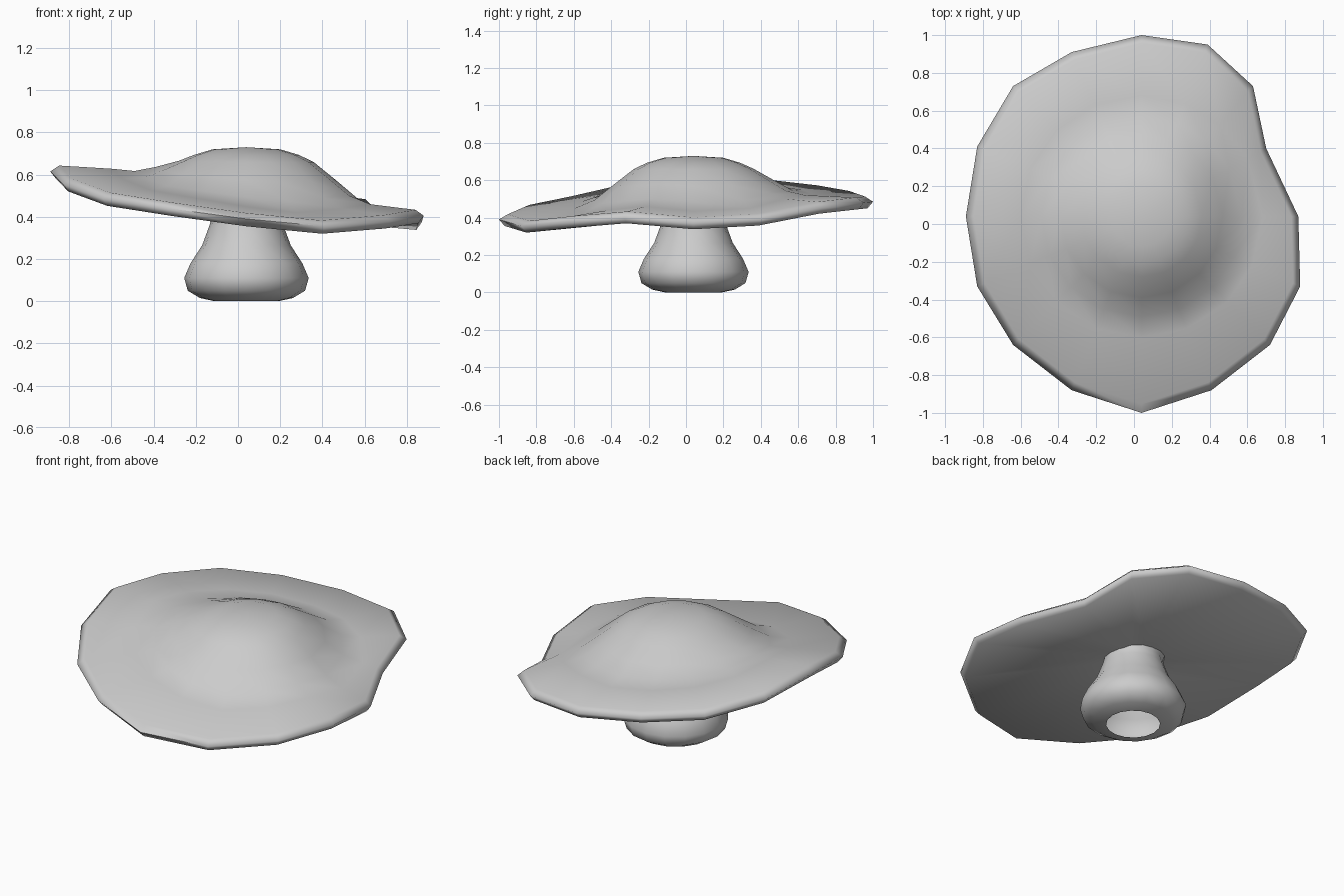
import bpy, bmesh, math
from mathutils import Vector

if "Cube" in bpy.data.objects:
    bpy.data.objects.remove(bpy.data.objects["Cube"])

CX, CY = 0.04, 0.04

def build(name, rings, top=None, bottom=None):
    """Skin a list of equal-length rings; optional fan poles at either end."""
    bm = bmesh.new()
    loops = [[bm.verts.new(p) for p in ring] for ring in rings]
    n = len(loops[0])
    for a, b in zip(loops, loops[1:]):
        for i in range(n):
            j = (i + 1) % n
            bm.faces.new((a[i], b[i], b[j], a[j]))
    for pole, ring, flip in ((top, loops[0], False), (bottom, loops[-1], True)):
        if pole:
            v = bm.verts.new(pole)
            for i in range(n):
                a, b = ring[i], ring[(i + 1) % n]
                bm.faces.new((v, b, a) if flip else (v, a, b))
    me = bpy.data.meshes.new(name)
    bm.to_mesh(me)
    bm.free()
    ob = bpy.data.objects.new(name, me)
    bpy.context.collection.objects.link(ob)
    bpy.ops.object.select_all(action='DESELECT')
    ob.select_set(True)
    bpy.context.view_layer.objects.active = ob
    bpy.ops.object.shade_smooth_by_angle(angle=math.radians(98))
    return ob

# Cap: wavy, tilted rim with a small notch on the back right
rim = [Vector(p) for p in (
    (0.87, 0.04, 0.373), (0.70, 0.40, 0.393), (0.63, 0.73, 0.456), (0.39, 0.95, 0.48),
    (0.04, 1.00, 0.485), (-0.33, 0.91, 0.515), (-0.64, 0.73, 0.545), (-0.83, 0.41, 0.58),
    (-0.89, 0.04, 0.615), (-0.83, -0.33, 0.555), (-0.64, -0.64, 0.487), (-0.33, -0.88, 0.44),
    (0.04, -1.00, 0.39), (0.41, -0.88, 0.355), (0.72, -0.64, 0.38), (0.88, -0.33, 0.405))]

def at_radius(p, r, z):
    d = Vector((p.x - CX, p.y - CY)).normalized() * r
    return (CX + d.x, CY + d.y, z)

def scaled(p, f, dz):
    return (CX + (p.x - CX) * f, CY + (p.y - CY) * f, p.z + dz)

# Dome rings: radius, height, how much the rim's wave is followed
dome = [(0.16, 0.72, 0), (0.25, 0.693, 0), (0.32, 0.66, 0.03), (0.43, 0.582, 0.28),
        (0.53, 0.51, 0.55), (0.64, 0.472, 0.8)]
rings = [[at_radius(p, r, h + w * (p.z - 0.42)) for p in rim] for r, h, w in dome]
rings += [[scaled(p, 0.955, 0.028) for p in rim],
          [tuple(p) for p in rim],
          [scaled(p, 0.97, -0.035) for p in rim]]
# Underside: shallow fan running down to the stem
rings.append([at_radius(p, 0.19, 0.41 + 0.2 * (p.z - 0.455)) for p in rim])
build("cap", rings, top=(CX, CY, 0.73), bottom=(CX, CY, 0.41))

# Stem: bulbous tube, open at the foot
profile = [(0.18, 0.44), (0.165, 0.40), (0.175, 0.36), (0.21, 0.265), (0.265, 0.18),
           (0.295, 0.11), (0.278, 0.05), (0.22, 0.015), (0.15, 0.0)]
build("stem", [[(CX + r * math.cos(k * math.pi / 8), CY + r * math.sin(k * math.pi / 8), z)
                for k in range(16)] for r, z in profile])
